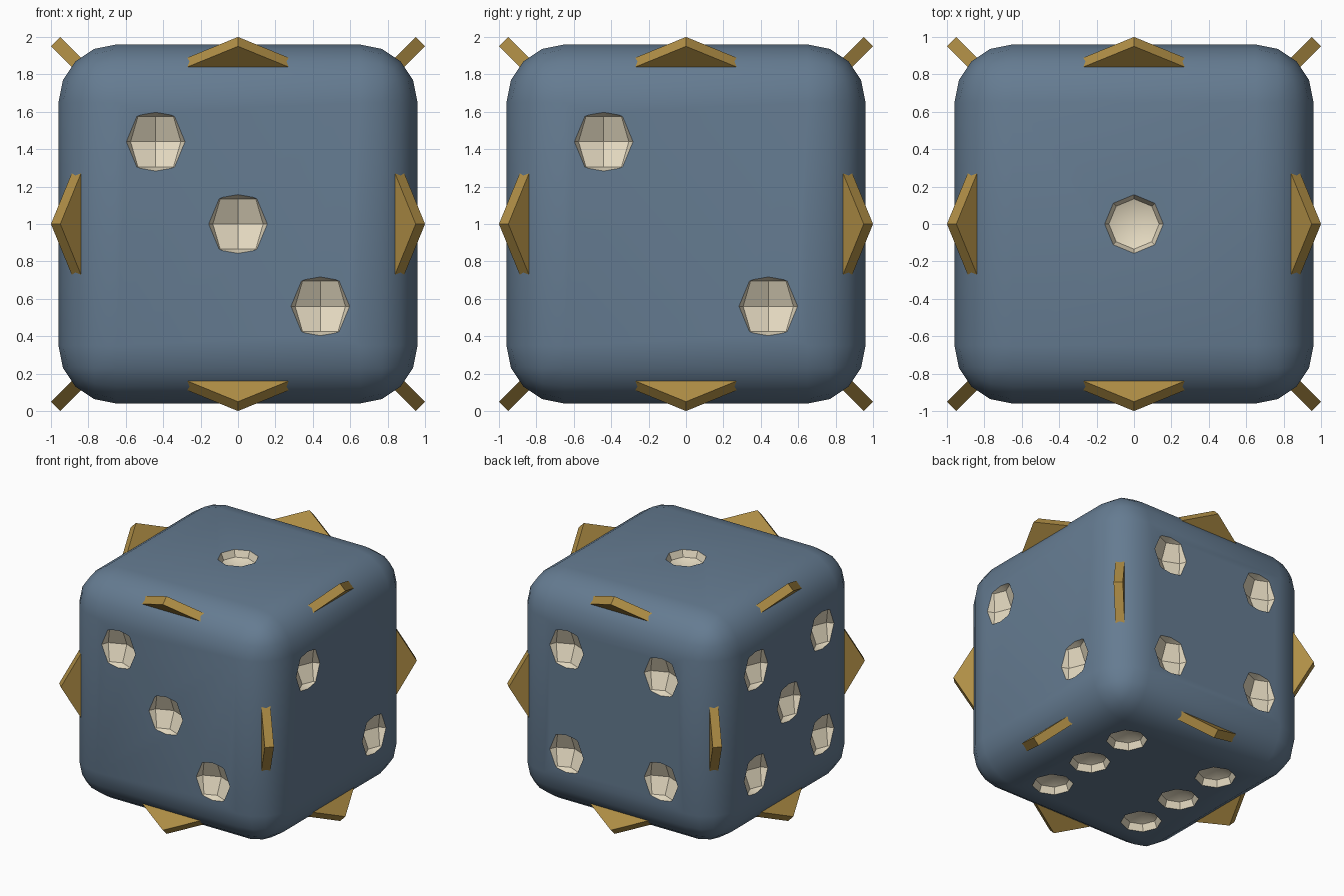
import bpy, bmesh
from math import pi, sqrt
from mathutils import Matrix, Vector

if "Cube" in bpy.data.objects:
    bpy.data.objects.remove(bpy.data.objects["Cube"])

HALF, RADIUS, MID = 0.96, 0.31, 1.0   # body half size, edge rounding, centre height
PIP_R, PIP_OUT, S = 0.19, 1.04, 0.44  # pip cutter radius, distance from centre, spacing


def material(name, rgb):
    m = bpy.data.materials.new(name)
    m.diffuse_color = (*rgb, 1)
    m.use_nodes = True
    m.node_tree.nodes["Principled BSDF"].inputs["Base Color"].default_value = m.diffuse_color
    return m


blue = material("slate_blue", (0.13, 0.20, 0.285))
cream = material("cream", (0.78, 0.70, 0.53))
gold = material("gold", (0.43, 0.27, 0.06))


def make(name, bm, mats):
    me = bpy.data.meshes.new(name)
    bm.to_mesh(me)
    bm.free()
    ob = bpy.data.objects.new(name, me)
    bpy.context.collection.objects.link(ob)
    for m in mats:
        me.materials.append(m)
    return ob


# Rounded cube body
bm = bmesh.new()
bmesh.ops.create_cube(bm, size=2 * HALF, matrix=Matrix.Translation((0, 0, MID)))
bmesh.ops.bevel(bm, geom=bm.edges[:], offset=RADIUS, offset_type='OFFSET',
                segments=4, profile=0.5, affect='EDGES')
body = make("die_body", bm, [blue, cream])

# Pip cutters: low-poly balls floating just outside each face
corners = [(a, b) for a in (-S, S) for b in (-S, S)]
diagonal = [(-S, S), (S, -S)]
faces = [
    (lambda a, b: (a, b, PIP_OUT), [(0, 0)]),                          # top: 1
    (lambda a, b: (PIP_OUT, a, b), diagonal),                          # right: 2
    (lambda a, b: (a, -PIP_OUT, b), diagonal + [(0, 0)]),              # front: 3
    (lambda a, b: (a, PIP_OUT, b), corners),                           # back: 4
    (lambda a, b: (-PIP_OUT, a, b), corners + [(0, 0)]),               # left: 5
    (lambda a, b: (a, b, -PIP_OUT), corners + [(-S, 0), (S, 0)]),      # bottom: 6
]
bm = bmesh.new()
for place, pips in faces:
    for a, b in pips:
        pos = Vector(place(a, b)) + Vector((0, 0, MID))
        bmesh.ops.create_uvsphere(bm, u_segments=8, v_segments=4, radius=PIP_R,
                                  matrix=Matrix.Translation(pos))
for f in bm.faces:
    f.material_index = 1
cutter = make("pip_cutter", bm, [blue, cream])
cutter.hide_render = True

# Carve the pips and shade the body
mod = body.modifiers.new("pips", 'BOOLEAN')
mod.operation, mod.solver, mod.object = 'DIFFERENCE', 'EXACT', cutter
bpy.context.view_layer.objects.active = body
body.select_set(True)
bpy.ops.object.modifier_apply(modifier=mod.name)
bpy.data.objects.remove(cutter)
bpy.ops.object.shade_smooth_by_angle(angle=pi / 6)

# Hexagonal plates half sunk into the twelve edges, one corner pointing out
TIP, HEX_R, THICK = 0.975 * sqrt(2), 0.32, 0.05 * sqrt(2)
bm = bmesh.new()
for axis in range(3):
    along = Vector([float(i == axis) for i in range(3)])
    for s in (-1, 1):
        for t in (-1, 1):
            out = Vector((0, 0, 0))
            out[(axis + 1) % 3], out[(axis + 2) % 3] = s, t
            out.normalize()
            normal = along.cross(out)
            # Local y points outward, z through the plate
            rot = Matrix((along, out, normal)).transposed().to_4x4()
            pos = out * (TIP - HEX_R) + Vector((0, 0, MID))
            ring = [Matrix.Rotation(k * pi / 3, 3, 'Z') @ Vector((0, HEX_R, 0)) for k in range(6)]
            place = Matrix.Translation(pos) @ rot
            lo, hi = [[bm.verts.new(place @ (v + Vector((0, 0, h)))) for v in ring]
                      for h in (-THICK / 2, THICK / 2)]
            bm.faces.new(lo[::-1])
            bm.faces.new(hi)
            for k in range(6):
                n = (k + 1) % 6
                bm.faces.new((lo[k], lo[n], hi[n], hi[k]))
make("edge_studs", bm, [gold])
